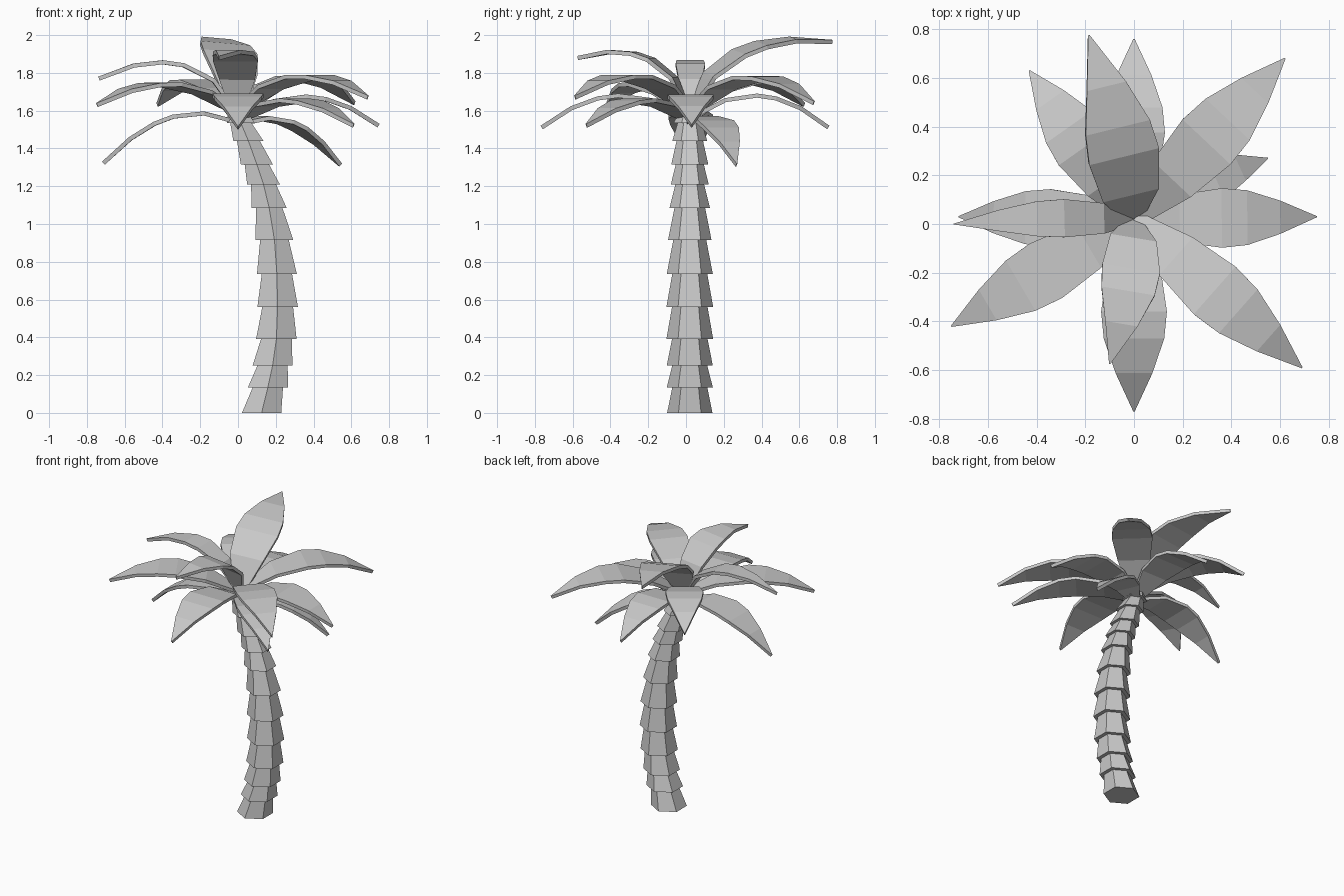
import bpy
from math import radians, sin, cos, tau
from mathutils import Vector

cube = bpy.data.objects.get("Cube")
if cube:
    bpy.data.objects.remove(cube, do_unlink=True)

# Single flat grey for the whole tree
grey = bpy.data.materials.new("plain_grey")
grey.use_nodes = True
colour = (0.58, 0.58, 0.58, 1)
grey.diffuse_color = colour
shader = next(n for n in grey.node_tree.nodes if n.type == "BSDF_PRINCIPLED")
shader.inputs["Base Color"].default_value = colour


def add_mesh(name, verts, faces):
    mesh = bpy.data.meshes.new(name)
    mesh.from_pydata(verts, [], faces)
    mesh.materials.append(grey)
    obj = bpy.data.objects.new(name, mesh)
    bpy.context.scene.collection.objects.link(obj)
    return obj


SIDES = 6


def hexagon(x, z, radius):
    angles = [tau * (i + 0.5) / SIDES for i in range(SIDES)]
    return [(x + radius * cos(a), 0.02 + radius * sin(a), z) for a in angles]


# Trunk: stacked skirts, each wide at the bottom: height, centre x, radius
trunk = [
    (0, 0.125, 0.12), (0.135, 0.158, 0.122), (0.25, 0.183, 0.122),
    (0.39, 0.203, 0.124), (0.56, 0.21, 0.124), (0.735, 0.206, 0.122),
    (0.915, 0.193, 0.115), (1.085, 0.165, 0.107), (1.21, 0.135, 0.1),
    (1.315, 0.1, 0.098), (1.44, 0.055, 0.092), (1.535, 0.015, 0.085),
    (1.59, 0, 0.08),
]
verts, faces = [], []
for (z0, x0, r0), (z1, x1, r1) in zip(trunk, trunk[1:]):
    b = len(verts)
    verts += hexagon(x0, z0, r0) + hexagon(x1, z1, r1 * 0.76)
    for i in range(SIDES):
        j = (i + 1) % SIDES
        faces.append((b + i, b + j, b + SIDES + j, b + SIDES + i))
    faces.append(tuple(b + i for i in reversed(range(SIDES))))
    faces.append(tuple(b + SIDES + i for i in range(SIDES)))
add_mesh("trunk", verts, faces)

# Frond outline: position along the length, share of the half width
OUTLINE = [(0, 0.28), (0.25, 0.8), (0.48, 1), (0.62, 0.92), (0.8, 0.56), (1, 0.02)]


def frond(name, tip_x, tip_y, z_base, z_mid, z_tip, half_width,
          roll=0, bend=0, steep=1):
    """Arching blade. Roll lifts the left edge, bend bows the blade to the
    left, and steep above one makes it climb sharply from the trunk."""
    root = Vector((0, 0.02, 0))
    reach = Vector((tip_x, tip_y, 0)) - root
    heading = reach.normalized()
    left = Vector((-heading.y, heading.x, 0))
    side = left * cos(radians(roll)) + Vector((0, 0, sin(radians(roll))))
    curve = 2 * (z_base - 2 * z_mid + z_tip)
    verts = []
    for s, share in OUTLINE:
        t = s ** steep
        centre = root + reach * t + left * bend * 4 * t * (1 - t)
        centre.z = z_base + (z_tip - z_base - curve) * s + curve * s * s
        verts += [centre + side * half_width * share,
                  centre - side * half_width * share]
    faces = [(i, i + 1, i + 3, i + 2) for i in range(0, len(verts) - 2, 2)]
    blade = add_mesh(name, verts, faces)
    solid = blade.modifiers.new("thickness", "SOLIDIFY")
    solid.thickness = 0.022
    solid.offset = -1


# Upper fronds
frond("frond_top_back", -0.185, 0.775, 1.6, 1.92, 1.975, 0.148,
      roll=5, bend=-0.025, steep=1.5)
frond("frond_top_front", -0.1, -0.575, 1.6, 1.885, 1.89, 0.12,
      bend=0.025, steep=1.5)
frond("frond_top_right", -0.74, 0, 1.6, 1.855, 1.78, 0.078,
      bend=-0.012, steep=1.3)

# Middle fronds
frond("frond_back_left", 0.62, 0.68, 1.6, 1.785, 1.65, 0.135)
frond("frond_back_right", -0.43, 0.63, 1.6, 1.765, 1.64, 0.125)
frond("frond_front_left", 0.69, -0.59, 1.61, 1.79, 1.68, 0.13)
frond("frond_front_right", -0.75, -0.42, 1.6, 1.75, 1.64, 0.13)

# Lower fronds
frond("frond_front", 0, -0.77, 1.57, 1.69, 1.52, 0.135)
frond("frond_back", 0, 0.76, 1.57, 1.69, 1.52, 0.127)
frond("frond_left", 0.75, 0.03, 1.57, 1.685, 1.53, 0.122)
frond("frond_low_front_left", 0.615, -0.53, 1.56, 1.665, 1.53, 0.115)
frond("frond_low_right", -0.72, 0.03, 1.55, 1.575, 1.33, 0.118)
frond("frond_low_left", 0.55, 0.27, 1.54, 1.545, 1.32, 0.105, bend=0.02)
